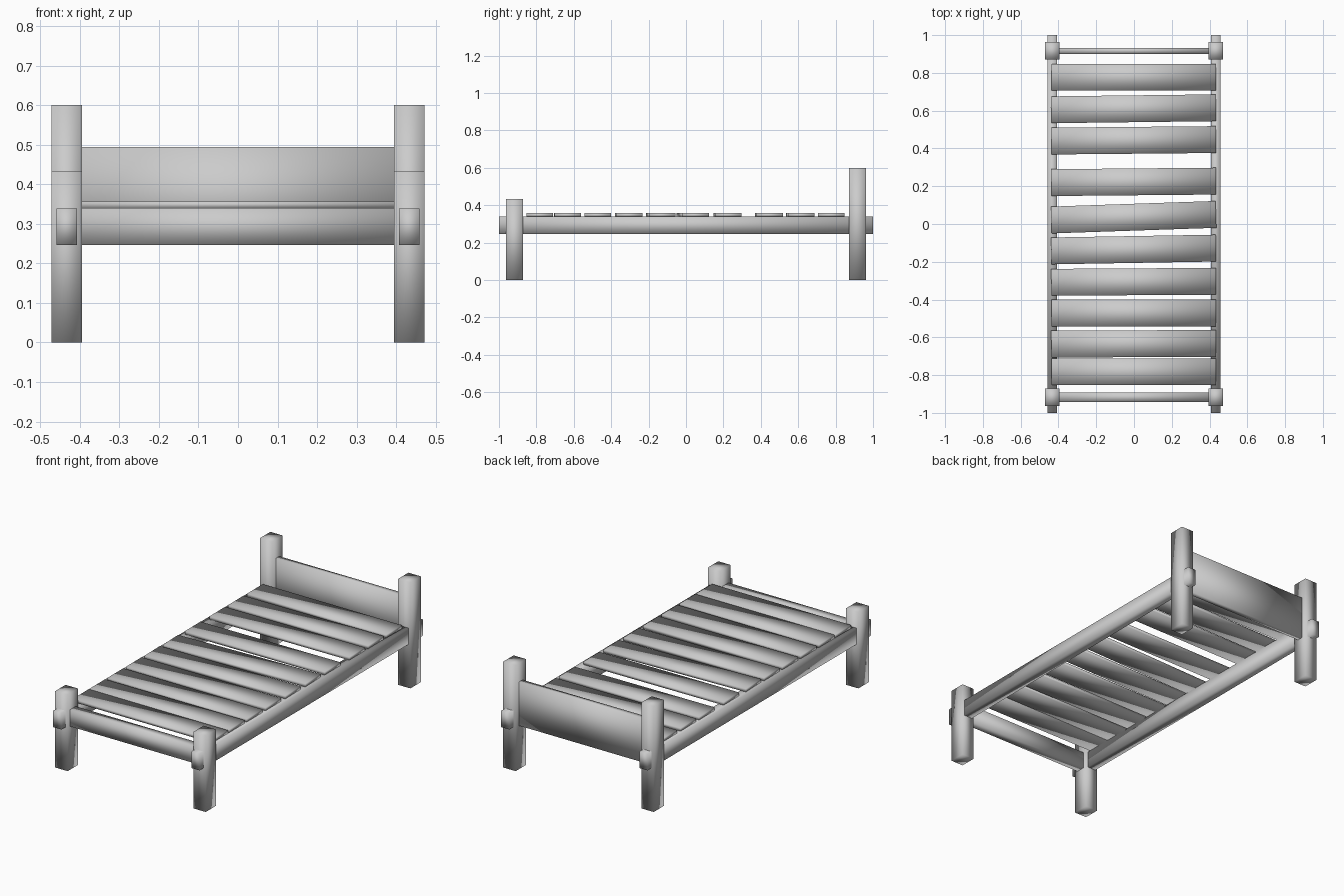
import bpy, bmesh
from mathutils import Matrix

if "Cube" in bpy.data.objects:
    bpy.data.objects.remove(bpy.data.objects["Cube"])


def box(name, center, size, rot_z=0.0):
    """Smooth-shaded box with baked size and rotation."""
    bm = bmesh.new()
    bmesh.ops.create_cube(bm, size=1.0)
    bmesh.ops.scale(bm, vec=size, verts=bm.verts)
    bm.transform(Matrix.Rotation(rot_z, 4, 'Z'))
    for f in bm.faces:
        f.smooth = True
    mesh = bpy.data.meshes.new(name)
    bm.to_mesh(mesh)
    bm.free()
    ob = bpy.data.objects.new(name, mesh)
    ob.location = center
    bpy.context.collection.objects.link(ob)
    return ob


RAIL_Z0, RAIL_Z1 = 0.246, 0.339
POST_Y = 0.917

for side, sx in (("left", -1), ("right", 1)):
    # corner posts, taller at the head
    for end, sy, h in (("front", -1, 0.433), ("back", 1, 0.60)):
        box(f"{end}_{side}_post", (sx * 0.433, sy * POST_Y, h / 2),
            (0.078, 0.093, h))
    # side rails running through the posts
    box(f"{side}_rail", (sx * 0.433, 0, (RAIL_Z0 + RAIL_Z1) / 2),
        (0.052, 2.0, RAIL_Z1 - RAIL_Z0))

# end boards between the posts
box("headboard", (0, POST_Y, 0.37), (0.80, 0.032, 0.248))
box("footboard", (0, -POST_Y, 0.293), (0.80, 0.052, 0.094))

# loose slats: centre y and slight twist
slats = [(0.777, 0), (0.610, 0.012), (0.443, 0.009), (0.223, 0.009),
         (0.036, 0.034), (-0.135, 0.017), (-0.306, 0.006), (-0.472, 0),
         (-0.634, 0.004), (-0.782, 0)]
for i, (y, twist) in enumerate(slats, 1):
    box(f"slat_{i}", (-0.002, y, 0.348), (0.872, 0.142, 0.018), twist)
